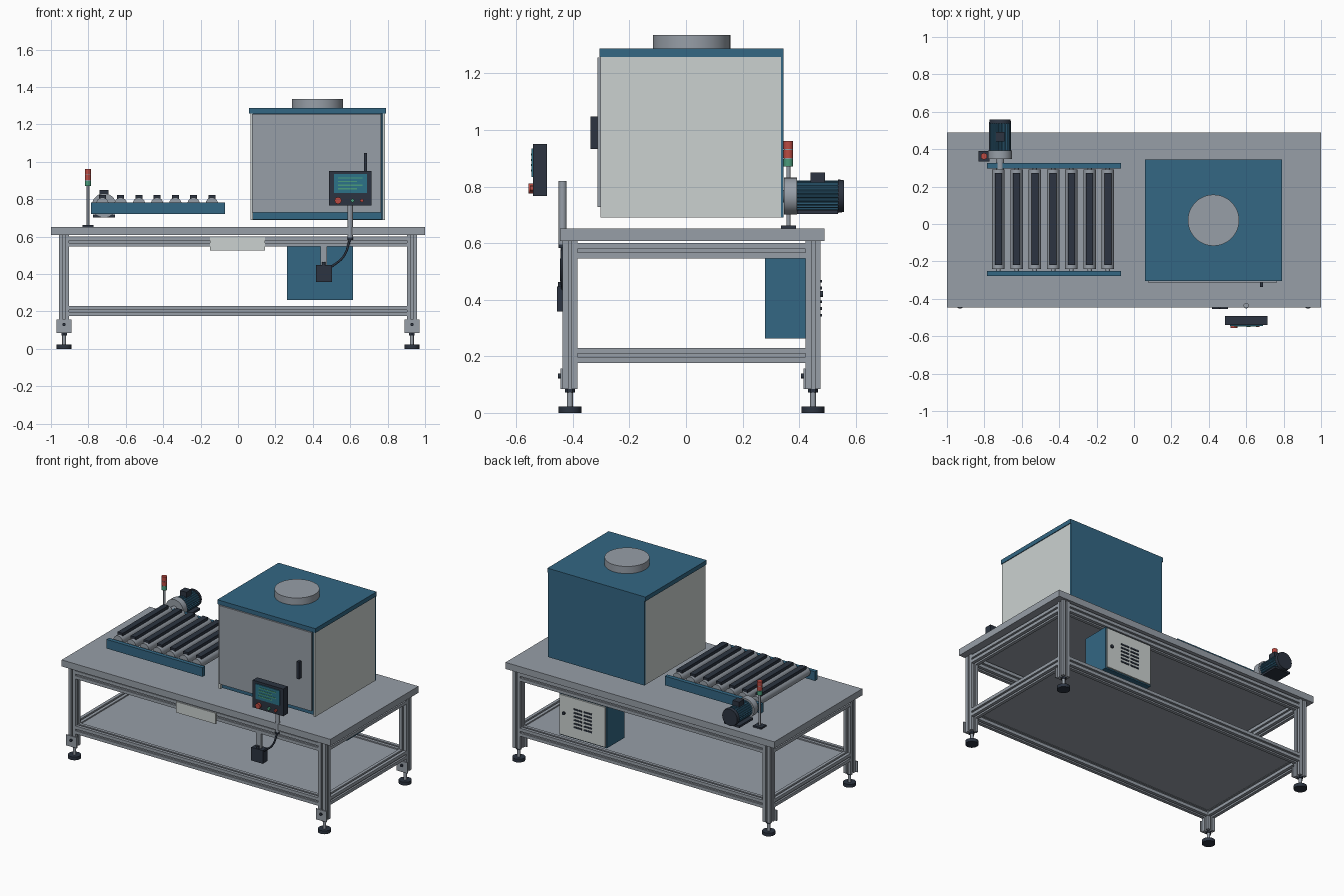
import bpy, bmesh, math
from mathutils import Matrix, Vector

cube = bpy.data.objects.get("Cube")
if cube:
    bpy.data.objects.remove(cube)


def material(name, r, g, b):
    m = bpy.data.materials.new(name)
    m.use_nodes = True
    m.diffuse_color = (r, g, b, 1)
    m.node_tree.nodes["Principled BSDF"].inputs["Base Color"].default_value = (r, g, b, 1)
    return m


GREY = material("aluminium grey", 0.31, 0.345, 0.39)
BLUE = material("steel blue", 0.033, 0.135, 0.23)
LIGHT = material("pale panel", 0.6, 0.64, 0.63)
DARK = material("dark slate", 0.025, 0.034, 0.052)
RED = material("signal red", 0.5, 0.07, 0.055)
GREEN = material("signal green", 0.07, 0.33, 0.2)
SCREEN = material("screen teal", 0.025, 0.17, 0.25)

AXES = {"x": Matrix.Rotation(math.pi / 2, 4, "Y"),
        "y": Matrix.Rotation(-math.pi / 2, 4, "X"),
        "z": Matrix.Identity(4)}


def finish(name, bm, mat):
    bmesh.ops.recalc_face_normals(bm, faces=bm.faces)
    mesh = bpy.data.meshes.new(name)
    bm.to_mesh(mesh)
    bm.free()
    mesh.set_sharp_from_angle(angle=math.radians(35))
    mesh.materials.append(mat)
    ob = bpy.data.objects.new(name, mesh)
    bpy.context.collection.objects.link(ob)
    return ob


def box(name, mat, x, y, z):
    """Box from (min, max) pairs."""
    bm = bmesh.new()
    bmesh.ops.create_cube(bm, size=1)
    for v in bm.verts:
        v.co = [a + (b - a) * (c + 0.5) for (a, b), c in zip((x, y, z), v.co)]
    return finish(name, bm, mat)


def cyl(name, mat, start, axis, length, r, r2=None, sides=32):
    """Cylinder or cone from its start point along an axis."""
    bm = bmesh.new()
    bmesh.ops.create_cone(bm, cap_ends=True, segments=sides, radius1=r,
                          radius2=r if r2 is None else r2, depth=length)
    for f in bm.faces:
        f.smooth = len(f.verts) == 4
    bm.transform(Matrix.Translation(start) @ AXES[axis] @ Matrix.Translation((0, 0, length / 2)))
    return finish(name, bm, mat)


def extrude(name, mat, outline, start, axis, length):
    """Extrude a 2D outline along an axis."""
    bm = bmesh.new()
    face = bm.faces.new([bm.verts.new((a, b, 0)) for a, b in outline])
    new = bmesh.ops.extrude_face_region(bm, geom=[face])["geom"]
    bmesh.ops.translate(bm, vec=(0, 0, length),
                        verts=[v for v in new if isinstance(v, bmesh.types.BMVert)])
    bm.transform(Matrix.Translation(start) @ AXES[axis])
    return finish(name, bm, mat)


# Slotted square profile shared by legs and rails
H, S, D = 0.027, 0.006, 0.012
SLOT = []
for k in range(4):
    turn = Matrix.Rotation(k * math.pi / 2, 2)
    SLOT += [tuple(turn @ Vector(p)) for p in
             ((-H, -H), (-S, -H), (-S, D - H), (S, D - H), (S, -H))]

LX, FY, BY = 0.93, -0.41, 0.449

# Frame: legs, feet, foot brackets
for sx, side in ((-1, "right"), (1, "left")):
    for y, end in ((FY, "front"), (BY, "back")):
        n, x = f"{end}_{side}_", sx * LX
        extrude(n + "leg", GREY, SLOT, (x, y, 0.085), "z", 0.523)
        cyl(n + "foot_pad", DARK, (x, y, 0), "z", 0.022, 0.04)
        cyl(n + "foot_rod", GREY, (x, y, 0.022), "z", 0.053, 0.01, sides=16)
        cyl(n + "foot_nut", DARK, (x, y, 0.072), "z", 0.013, 0.017, sides=6)
        box(n + "foot_bracket", GREY, (x - 0.04, x + 0.04), (y - 0.034, y - 0.027), (0.085, 0.157))
        cyl(n + "bracket_bolt", DARK, (x, y - 0.043, 0.13), "y", 0.012, 0.009, sides=12)

# Frame: upper and lower rails
for z, level in ((0.573, "upper"), (0.203, "lower")):
    for y, end in ((FY, "front"), (BY, "back")):
        extrude(f"{level}_{end}_rail", GREY, SLOT, (-LX + H, y, z), "x", 2 * (LX - H))
    for x, side in ((-LX, "right"), (LX, "left")):
        extrude(f"{level}_{side}_rail", GREY, SLOT, (x, FY + H, z), "y", BY - FY - 2 * H)
box("lower_shelf", GREY, (-LX + 0.015, LX - 0.015), (FY + 0.015, BY - 0.015), (0.211, 0.222))
box("table_top", GREY, (-1, 1), (-0.446, 0.49), (0.608, 0.652))
box("front_plate", LIGHT, (-0.15, 0.145), (-0.444, -0.437), (0.525, 0.598))

# Cabinet
box("cabinet_core", BLUE, (0.08, 0.77), (-0.285, 0.336), (0.692, 1.258))
for x, side in ((0.068, "right"), (0.772, "left")):
    box(f"cabinet_{side}_panel", LIGHT, (x, x + 0.013), (-0.302, 0.336), (0.69, 1.258))
box("cabinet_back_panel", BLUE, (0.068, 0.785), (0.336, 0.345), (0.69, 1.258))
box("cabinet_lid", BLUE, (0.06, 0.79), (-0.306, 0.345), (1.258, 1.287))
box("cabinet_door", GREY, (0.076, 0.765), (-0.313, -0.302), (0.728, 1.256))
box("door_handle", DARK, (0.673, 0.69), (-0.338, -0.313), (0.932, 1.047))
cyl("roof_vent", GREY, (0.425, 0.02, 1.287), "z", 0.048, 0.137, sides=48)

# Roller conveyor
box("conveyor_front_rail", BLUE, (-0.785, -0.07), (-0.277, -0.25), (0.722, 0.783))
box("conveyor_back_rail", BLUE, (-0.785, -0.07), (0.298, 0.325), (0.722, 0.783))
for i in range(7):
    x = -0.725 + i * 0.0975
    cyl(f"roller_{i + 1}", GREY, (x, -0.24, 0.776), "y", 0.532, 0.033, sides=24)
    cyl(f"roller_axle_{i + 1}", GREY, (x, -0.252, 0.76), "y", 0.552, 0.012, sides=12)
    box(f"roller_pad_{i + 1}", DARK, (x - 0.019, x + 0.019), (-0.218, 0.272), (0.8, 0.822))

# Drive motor with cooling fins
MX, MZ = -0.716, 0.766
cyl("motor_shaft", GREY, (MX, 0.29, MZ), "y", 0.06, 0.022)
cyl("motor_flange", GREY, (MX, 0.347, MZ), "y", 0.045, 0.065, sides=40)
fins = []
for i in range(96):
    r = 0.055 if i % 4 < 2 else 0.05
    a = i * math.tau / 96
    fins.append((r * math.cos(a), r * math.sin(a)))
extrude("motor_body", BLUE, fins, (MX, 0.39, MZ), "y", 0.15)
cyl("motor_fan_cover", DARK, (MX, 0.538, MZ), "y", 0.02, 0.059, 0.056)
box("motor_terminal_box", DARK, (MX - 0.024, MX + 0.024), (0.44, 0.492), (0.805, 0.85))
box("motor_base", DARK, (MX - 0.058, MX + 0.058), (0.392, 0.538), (0.703, 0.717))

# Signal tower
TX, TY = -0.802, 0.362
box("tower_base", DARK, (TX - 0.03, TX + 0.03), (TY - 0.027, TY + 0.027), (0.652, 0.663))
cyl("tower_pole", GREY, (TX, TY, 0.66), "z", 0.21, 0.007, sides=16)
for i, (n, m) in enumerate((("green", GREEN), ("middle", RED), ("top", RED))):
    z = 0.87 + i * 0.0315
    cyl(f"tower_{n}_lamp", m, (TX, TY, z), "z", 0.028, 0.017, sides=24)
    if i < 2:
        cyl(f"tower_{n}_spacer", GREY, (TX, TY, z + 0.028), "z", 0.0035, 0.0155, sides=24)

# Control panel on its post
box("control_case", DARK, (0.487, 0.715), (-0.54, -0.492), (0.767, 0.95))
box("control_screen", SCREEN, (0.513, 0.69), (-0.546, -0.54), (0.834, 0.934))
for i, w in enumerate((0.13, 0.1, 0.13, 0.1)):
    z = 0.91 - i * 0.019
    box(f"screen_line_{i + 1}", GREEN, (0.535, 0.535 + w), (-0.548, -0.546), (z, z + 0.007))
cyl("stop_button", RED, (0.535, -0.556, 0.793), "y", 0.017, 0.018, sides=24)
cyl("start_button", GREEN, (0.612, -0.552, 0.793), "y", 0.013, 0.01, sides=20)
cyl("reset_button", RED, (0.662, -0.552, 0.793), "y", 0.013, 0.009, sides=20)
cyl("control_post", GREY, (0.6, -0.436, 0.595), "z", 0.225, 0.014, sides=24)
cyl("post_cap", DARK, (0.6, -0.436, 0.583), "z", 0.012, 0.015, sides=24)

# Junction box and cable
box("junction_bracket", GREY, (0.44, 0.477), (-0.436, -0.42), (0.44, 0.55))
box("junction_box", DARK, (0.417, 0.503), (-0.455, -0.405), (0.358, 0.447))
cyl("junction_gland", DARK, (0.458, -0.443, 0.447), "z", 0.016, 0.009, sides=16)
curve = bpy.data.curves.new("control_cable", "CURVE")
curve.dimensions = "3D"
curve.bevel_depth = 0.006
spline = curve.splines.new("BEZIER")
spline.bezier_points.add(2)
for p, co in zip(spline.bezier_points, ((0.6, -0.436, 0.59), (0.565, -0.44, 0.495), (0.495, -0.435, 0.435))):
    p.co = co
    p.handle_left_type = p.handle_right_type = "AUTO"
curve.materials.append(DARK)
bpy.context.collection.objects.link(bpy.data.objects.new("control_cable", curve))

# Electrical box under the table
box("electrical_box", BLUE, (0.262, 0.615), (0.28, 0.466), (0.262, 0.546))
box("electrical_box_door", LIGHT, (0.27, 0.607), (0.466, 0.476), (0.27, 0.538))
cyl("electrical_box_lock", DARK, (0.575, 0.476, 0.42), "y", 0.008, 0.011, sides=16)
for row in range(6):
    for col in range(2):
        x, z = 0.365 + col * 0.075, 0.34 + row * 0.024
        box(f"vent_slot_{row + 1}_{col + 1}", DARK, (x, x + 0.06), (0.476, 0.48), (z, z + 0.01))
